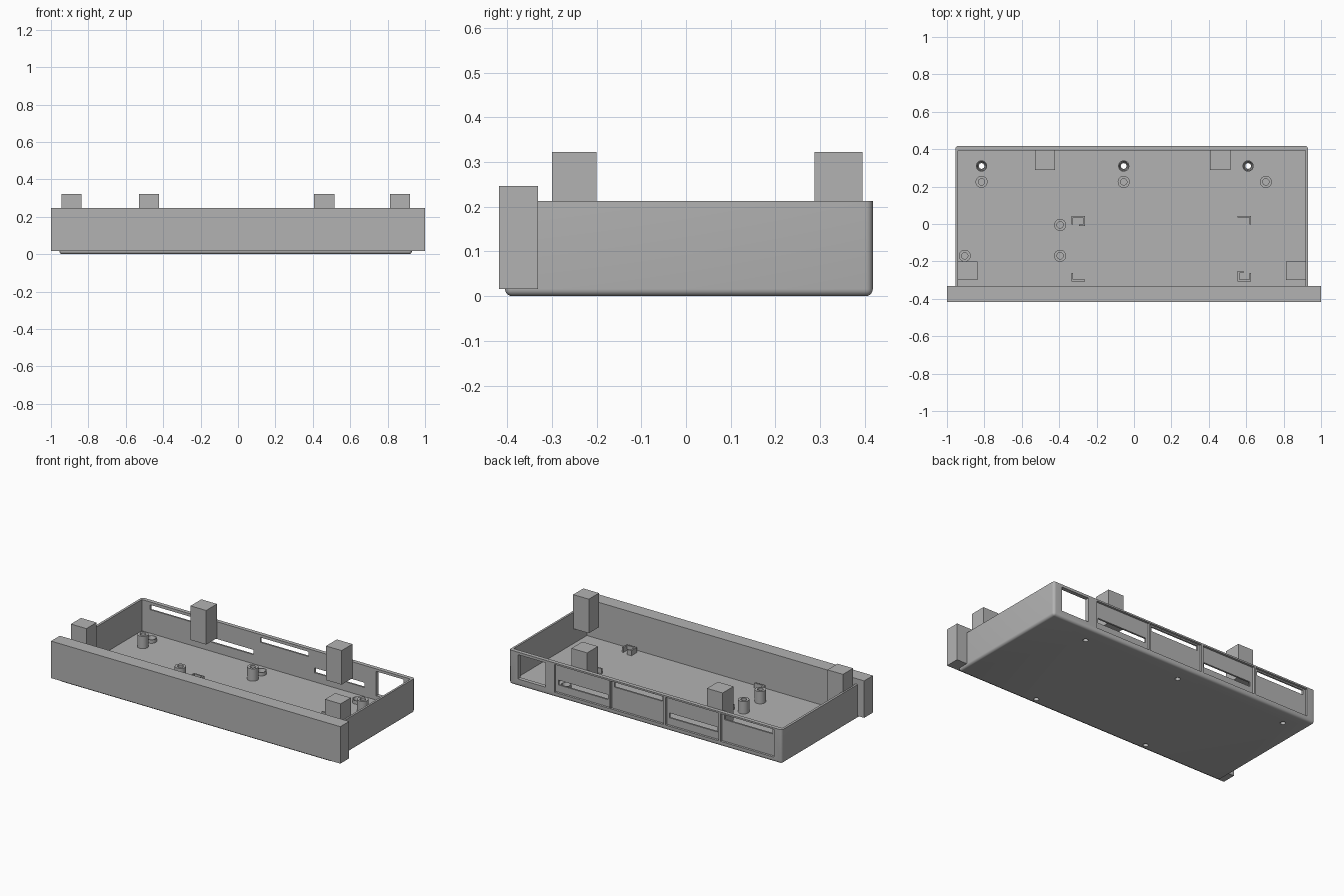
import bpy, bmesh, math
from mathutils import Matrix

if "Cube" in bpy.data.objects:
    bpy.data.objects.remove(bpy.data.objects["Cube"])

grey = bpy.data.materials.new("plain_grey")
grey.diffuse_color = (0.45, 0.45, 0.45, 1)
grey.use_nodes = True
grey.node_tree.nodes["Principled BSDF"].inputs["Base Color"].default_value = grey.diffuse_color


def finish(name, bm):
    mesh = bpy.data.meshes.new(name)
    bmesh.ops.recalc_face_normals(bm, faces=bm.faces[:])
    bm.to_mesh(mesh)
    bm.free()
    mesh.materials.append(grey)
    ob = bpy.data.objects.new(name, mesh)
    bpy.context.collection.objects.link(ob)
    return ob


def add_box(bm, x0, x1, y0, y1, z0, z1):
    m = Matrix.Translation(((x0 + x1) / 2, (y0 + y1) / 2, (z0 + z1) / 2))
    return bmesh.ops.create_cube(bm, size=1, matrix=m @ Matrix.Diagonal((x1 - x0, y1 - y0, z1 - z0, 1)))


def box(name, *dims):
    bm = bmesh.new()
    add_box(bm, *dims)
    return finish(name, bm)


def add_cone(bm, x, y, z0, z1, r0, r1):
    bmesh.ops.create_cone(bm, cap_ends=True, segments=32, radius1=r0, radius2=r1,
                          depth=z1 - z0, matrix=Matrix.Translation((x, y, (z0 + z1) / 2)))


def cut(target, bm):
    """Subtract a temporary cutter mesh and discard it."""
    cutter = finish("cutter", bm)
    cutter.hide_render = True
    mod = target.modifiers.new("cut", 'BOOLEAN')
    mod.operation, mod.solver, mod.object = 'DIFFERENCE', 'EXACT', cutter
    bpy.context.view_layer.objects.active = target
    bpy.ops.object.modifier_apply(modifier=mod.name)
    bpy.data.objects.remove(cutter)


def smooth(ob):
    bpy.ops.object.select_all(action='DESELECT')
    ob.select_set(True)
    bpy.context.view_layer.objects.active = ob
    bpy.ops.object.shade_smooth_by_angle(angle=math.radians(35))


# Tray with rounded bottom and upright corners
bm = bmesh.new()
add_box(bm, -0.955, 0.93, -0.405, 0.418, 0, 0.213)
edges = [e for e in bm.edges if any(v.co.z < 0.1 for v in e.verts)]
bmesh.ops.bevel(bm, geom=edges, offset=0.016, segments=5, profile=0.5, affect='EDGES')
tray = finish("tray", bm)

bm = bmesh.new()
add_box(bm, -0.94, 0.917, -0.331, 0.393, 0.018, 0.3)
cut(tray, bm)

# Recessed rear panels, square opening, and slits alternating low and high
panels = [(0.237, 0.618, 0.075), (-0.137, 0.230, 0.165),
          (-0.518, -0.150, 0.075), (-0.900, -0.532, 0.165)]
bm = bmesh.new()
for x0, x1, z in panels:
    add_box(bm, x0, x1, 0.404, 0.5, 0.03, 0.203)
cut(tray, bm)
bm = bmesh.new()
add_box(bm, 0.68, 0.87, 0.35, 0.5, 0.045, 0.197)
for x0, x1, z in panels:
    add_box(bm, x0 + 0.018, x1 - 0.018, 0.35, 0.5, z, z + 0.03)
cut(tray, bm)

# Screw holes through the floor
rear_screws = [(-0.815, 0.31), (-0.055, 0.31), (0.61, 0.31)]
bm = bmesh.new()
for x, y in rear_screws + [(-0.39, -0.365), (0.40, -0.365)]:
    add_cone(bm, x, y, -0.05, 0.1, 0.015, 0.015)
cut(tray, bm)
smooth(tray)

# Front panel
box("front_panel", -1, 1, -0.418, -0.331, 0.016, 0.247)

# Corner and rear mounting posts, fixed to the walls above the floor
for name, x0, x1, y0, y1 in [
        ("front_post_left", -0.945, -0.838, -0.30, -0.20),
        ("front_post_right", 0.812, 0.920, -0.30, -0.20),
        ("rear_post_left", -0.53, -0.422, 0.288, 0.395),
        ("rear_post_right", 0.407, 0.515, 0.288, 0.395)]:
    box(name, x0, x1, y0, y1, 0.11, 0.323)

# Board standoffs with blind holes
for x, y in [(-0.815, 0.225), (-0.055, 0.225), (0.705, 0.225),
             (-0.395, -0.005), (-0.395, -0.17), (-0.905, -0.17)]:
    bm = bmesh.new()
    add_cone(bm, x, y, 0.012, 0.095, 0.032, 0.032)
    post = finish("standoff", bm)
    bm = bmesh.new()
    add_cone(bm, x, y, 0.03, 0.12, 0.017, 0.017)
    cut(post, bm)
    smooth(post)

# Low screw bosses with countersinks
for x, y in rear_screws:
    bm = bmesh.new()
    add_cone(bm, x, y, 0.012, 0.04, 0.030, 0.030)
    boss = finish("screw_boss", bm)
    bm = bmesh.new()
    add_cone(bm, x, y, 0.0, 0.042, 0.0145, 0.026)
    cut(boss, bm)
    smooth(boss)

# Corner brackets; two of them have a return hook
W = 0.009
for x, y, sx, sy, hook in [(-0.335, 0.043, 1, -1, True), (0.626, 0.043, -1, -1, False),
                           (-0.335, -0.307, 1, 1, False), (0.626, -0.307, -1, 1, True)]:
    bm = bmesh.new()
    bars = [(0, 0.072, 0, W), (0, W, W, 0.045)]
    if hook:
        bars += [(0.063, 0.072, W, 0.055), (0.04, 0.063, 0.046, 0.055)]
    for a0, a1, b0, b1 in bars:
        xs, ys = sorted((x + sx * a0, x + sx * a1)), sorted((y + sy * b0, y + sy * b1))
        add_box(bm, *xs, *ys, 0.012, 0.05)
    finish("corner_bracket", bm)
